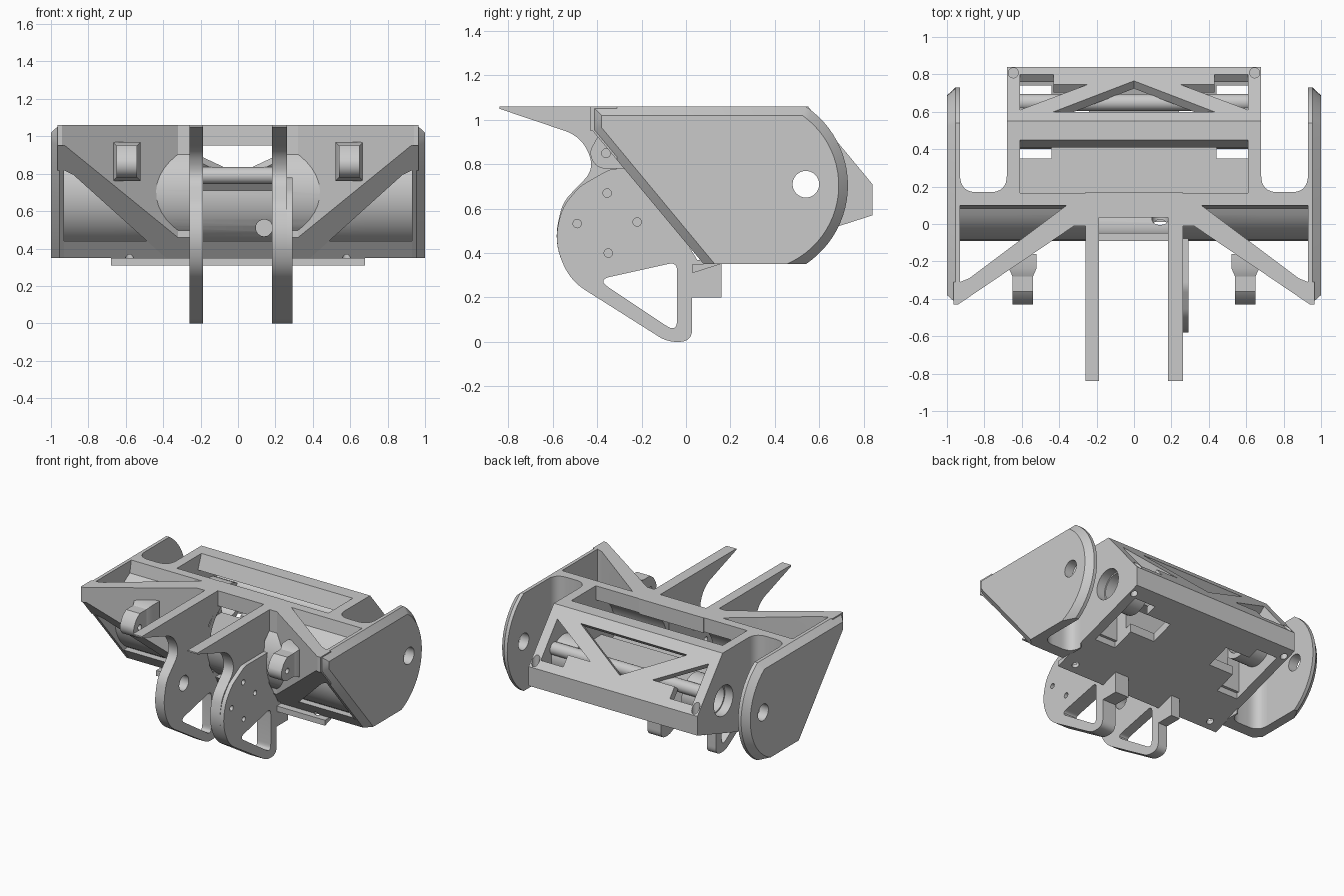
import bpy, bmesh, math
from mathutils import Vector

if "Cube" in bpy.data.objects:
    bpy.data.objects.remove(bpy.data.objects["Cube"])

grey = bpy.data.materials.new("light_grey")
grey.diffuse_color = (0.59, 0.59, 0.59, 1)
grey.use_nodes = True
grey.node_tree.nodes["Principled BSDF"].inputs["Base Color"].default_value = grey.diffuse_color


def arc(cy, cz, r, a0, a1, n=16):
    return [(cy + r * math.cos(math.radians(a0 + (a1 - a0) * i / n)),
             cz + r * math.sin(math.radians(a0 + (a1 - a0) * i / n))) for i in range(n + 1)]


def rounded(corners):
    """Corners are (u, v, trim); each trimmed corner becomes a smooth curve."""
    out, n = [], len(corners)
    for i, (u, v, t) in enumerate(corners):
        p = Vector((u, v))
        if t == 0:
            out.append((u, v))
            continue
        a = p + (Vector(corners[i - 1][:2]) - p).normalized() * t
        b = p + (Vector(corners[(i + 1) % n][:2]) - p).normalized() * t
        for k in range(9):
            s = k / 8
            out.append(tuple(a * (1 - s) ** 2 + p * 2 * s * (1 - s) + b * s * s))
    return out


def prism(name, axis, sections):
    """Loft equal-length profiles; sections are (position along axis, points)."""
    place = {"x": lambda w, p: (w, p[0], p[1]),
             "y": lambda w, p: (p[0], w, p[1]),
             "z": lambda w, p: (p[0], p[1], w)}[axis]
    bm = bmesh.new()
    rings = [[bm.verts.new(place(w, p)) for p in pts] for w, pts in sections]
    n = len(rings[0])
    bm.faces.new(rings[0])
    bm.faces.new(rings[-1])
    for a, b in zip(rings, rings[1:]):
        for i in range(n):
            j = (i + 1) % n
            bm.faces.new((a[i], a[j], b[j], b[i]))
    bmesh.ops.recalc_face_normals(bm, faces=bm.faces)
    me = bpy.data.meshes.new(name)
    bm.to_mesh(me)
    bm.free()
    me.materials.append(grey)
    ob = bpy.data.objects.new(name, me)
    bpy.context.collection.objects.link(ob)
    return ob


def bar(name, axis, a, b, pts):
    return prism(name, axis, [(a, pts), (b, pts)])


def box(name, x0, x1, y0, y1, z0, z1):
    return bar(name, "z", z0, z1, [(x0, y0), (x1, y0), (x1, y1), (x0, y1)])


def rod(name, axis, a, b, u, v, r, n=32):
    return bar(name, axis, a, b, arc(u, v, r, 0, 360, n)[:-1])


def slope_cutter(name, pts):
    """Cutter square to the sloping rear face; points are (x, y) on that face."""
    return prism(name, "z", [(w, [(x, y + 1.2 * (w - 1.06 + (y - 0.55) * 1.207)) for x, y in pts])
                             for w in (0.65, 1.3)])


def cut(ob, *cutters):
    bpy.context.view_layer.objects.active = ob
    for c in cutters:
        m = ob.modifiers.new("cut", "BOOLEAN")
        m.operation, m.solver, m.object = "DIFFERENCE", "EXACT", c
        bpy.ops.object.modifier_apply(modifier=m.name)
        bpy.data.objects.remove(c, do_unlink=True)


def flip(pts, s):
    return [(s * u, v) for u, v in pts]


# Central housing with bulged front and sloping floor
front = arc(0.21, 0.70, 0.30, 115, 240)
housing = bar("housing", "x", -0.68, 0.68,
              [(0.10, 1.06)] + front + [(0.01, 0.44), (0.08, 0.35), (0.03, 0.35), (0.03, 0.31),
               (0.84, 0.57), (0.84, 0.71), (0.55, 1.06)])
cavity = bar("cavity", "x", -0.61, 0.61,
             [(0.17, 1.2), (0.45, 1.2), (0.45, 1.06), (0.41, 0.955), (0.565, 0.955), (0.78, 0.70),
              (0.78, 0.61), (0.10, 0.40)] + arc(0.21, 0.70, 0.26, 235, 100))
cut(housing, cavity,
    box("front_window", -0.19, 0.19, -0.2, 0.15, 0.71, 0.95),
    rod("front_hole", "y", -0.2, 0.3, 0.14, 0.51, 0.045),
    rod("end_bore", "x", -0.8, 0.8, 0.54, 0.71, 0.11),
    slope_cutter("truss_gap", [(-0.43, 0.60), (0.43, 0.60), (0, 0.765)]))
for s in (-1, 1):
    cut(housing,
        slope_cutter("truss_side_gap",
                     flip([(0.61, 0.61), (0.61, 0.80), (0.43, 0.80), (0.43, 0.745), (0.25, 0.745)], s)),
        bar("floor_slot", "z", 0.2, 0.62,
            flip([(0.61, 0.33), (0.61, 0.74), (0.44, 0.74), (0.44, 0.66), (0.24, 0.66),
                  (0.24, 0.49), (0.44, 0.49), (0.44, 0.33)], s)),
        rod("corner_screw_hole", "z", 0.65, 1.0, s * 0.645, 0.808, 0.027, 20),
        rod("rear_foot_hole", "z", 0.3, 0.59, s * 0.645, 0.77, 0.024, 20),
        rod("front_foot_hole", "z", 0.2, 0.37, s * 0.58, 0.09, 0.024, 20))

# Front top bar, inner cross rod and raised inner deck
box("front_top_bar", -0.26, 0.26, 0.035, 0.17, 0.95, 1.06)
rod("cross_rod", "x", -0.61, 0.61, 0.65, 0.79, 0.045)
deck = bar("inner_deck", "z", 0.45, 0.68,
           [(-0.615, 0.10), (0.615, 0.10), (0.615, 0.35), (0.44, 0.35), (0.44, 0.44),
            (-0.44, 0.44), (-0.44, 0.35), (-0.615, 0.35)])

# Side plate profiles: full outline and chamfered outer face
rear = math.degrees(math.asin(0.355 / 0.4266))
full = [(-0.42, 0.95), (-0.42, 1.06)] + arc(0.303, 0.705, 0.4266, rear, -rear, 24) + [(0.08, 0.35)]
a_top, a_low = (math.degrees(math.asin(h / 0.385)) for h in (0.315, 0.355))
face = [(-0.38, 0.965), (-0.38, 1.02)] + arc(0.303, 0.705, 0.385, a_top, -a_low, 24) + [(0.13, 0.35)]

for s in (-1, 1):
    side = "right" if s > 0 else "left"
    # Side plate with pivot hole
    plate = prism(side + "_side_plate", "x", [(s * 0.93, full), (s * 0.955, full), (s * 1.0, face)])
    cut(plate, rod("pivot_hole", "x", s * 0.8, s * 1.1, 0.54, 0.71, 0.06))

    # Web joining housing to plate, with filleted rear corners
    web = bar(side + "_web", "x", s * 0.67, s * 0.94,
              [(0.10, 1.06)] + front + [(0.01, 0.44), (0.08, 0.35), (0.26, 0.35), (0.26, 1.06)])
    cut(web, bar("web_scoop", "z", 0, 1.3,
                 flip(rounded([(0.68, 0.17, 0.09), (0.93, 0.17, 0.09), (0.93, 0.5, 0), (0.68, 0.5, 0)]), s)))

    # Diagonal rib trimmed along the sloping front
    rib = bar(side + "_diagonal_rib", "z", 0.35, 1.06,
              flip([(0.965, -0.43), (0.94, -0.43), (0.32, -0.01), (0.19, -0.01), (0.19, 0.10), (0.36, 0.10),
                    (0.88, -0.29), (0.93, -0.31), (0.965, -0.31)], s))
    cut(rib, bar("rib_trim", "x", s * 0.1, s * 1.2,
                 [(-1, 0.95), (-0.42, 0.95), (0.08, 0.35), (0.08, 0.1), (-1, 0.1)]))
    # Keep the rib clear of the hollow interior
    cut(rib, bar("rib_clearance", "x", s * 0.1, s * 0.6, arc(0.21, 0.70, 0.27, 0, 360, 32)[:-1]))

    # Front ear with pin hole and flared base
    ear = bar(side + "_ear", "x", s * 0.54, s * 0.65,
              [(-0.13, 0.78)] + arc(-0.36, 0.85, 0.07, 270, 160, 10) + [(-0.40, 0.92), (-0.36, 0.95), (-0.13, 0.95)])
    cut(ear, rod("pin_hole", "x", s * 0.5, s * 0.7, -0.36, 0.85, 0.02, 16))
    prism(side + "_ear_base", "y", [(y, flip([(0.595 - w, 0.865 - h), (0.595 + w, 0.865 - h),
                                             (0.595 + w, 0.865 + h), (0.595 - w, 0.865 + h)], s))
                                    for y, w, h in ((-0.28, 0.055, 0.085), (-0.235, 0.075, 0.105), (-0.16, 0.075, 0.105))])

    # Bearing boss inside the housing
    boss = rod(side + "_bearing_boss", "x", s * 0.44, s * 0.615, 0.54, 0.71, 0.14, 40)
    cut(boss, rod("boss_bore", "x", s * 0.4, s * 0.7, 0.54, 0.71, 0.10))

# Lower fin outline shared by both fins and the thicker pad
lower = [(-0.597, 0.45, 0.10), (-0.52, 0.275, 0.08), (-0.085, 0.0, 0.045), (0.028, 0.0, 0.06),
         (0.028, 0.20, 0), (0.16, 0.20, 0), (0.16, 0.355, 0), (0.05, 0.37, 0), (-0.06, 0.55, 0)]
fin = rounded([(0.10, 1.06, 0), (-0.84, 1.06, 0), (-0.84, 1.05, 0), (-0.47, 0.925, 0.08),
               (-0.41, 0.78, 0.07), (-0.555, 0.63, 0.05)] + lower + [(-0.07, 0.85, 0), (0.06, 0.98, 0)])
pad = rounded([(-0.06, 0.78, 0), (-0.34, 0.78, 0.03), (-0.48, 0.70, 0.03), (-0.555, 0.61, 0.05)] + lower)
hole = rounded([(-0.40, 0.28, 0.06), (-0.04, 0.36, 0.04), (-0.04, 0.04, 0.06)])


def pad_holes():
    return [rod("bolt_hole", "x", 0.1, 0.4, y, z, 0.019, 16)
            for y, z in ((-0.355, 0.67), (-0.49, 0.533), (-0.22, 0.54), (-0.35, 0.40))]


left_fin = bar("left_fin", "x", -0.26, -0.187, fin)
cut(left_fin, bar("fin_hole", "x", -0.4, -0.1, hole),
    rod("shaft_hole", "x", -0.4, -0.1, -0.355, 0.535, 0.055))
right_fin = bar("right_fin", "x", 0.183, 0.262, fin)
cut(right_fin, bar("fin_hole", "x", 0.1, 0.4, hole), *pad_holes())
right_pad = bar("right_fin_pad", "x", 0.255, 0.292, pad)
cut(right_pad, bar("fin_hole", "x", 0.1, 0.4, hole), *pad_holes())

# Smooth the curved faces, keep edges crisp
bpy.ops.object.select_all(action="SELECT")
bpy.context.view_layer.objects.active = housing
bpy.ops.object.shade_smooth_by_angle(angle=math.radians(30))
